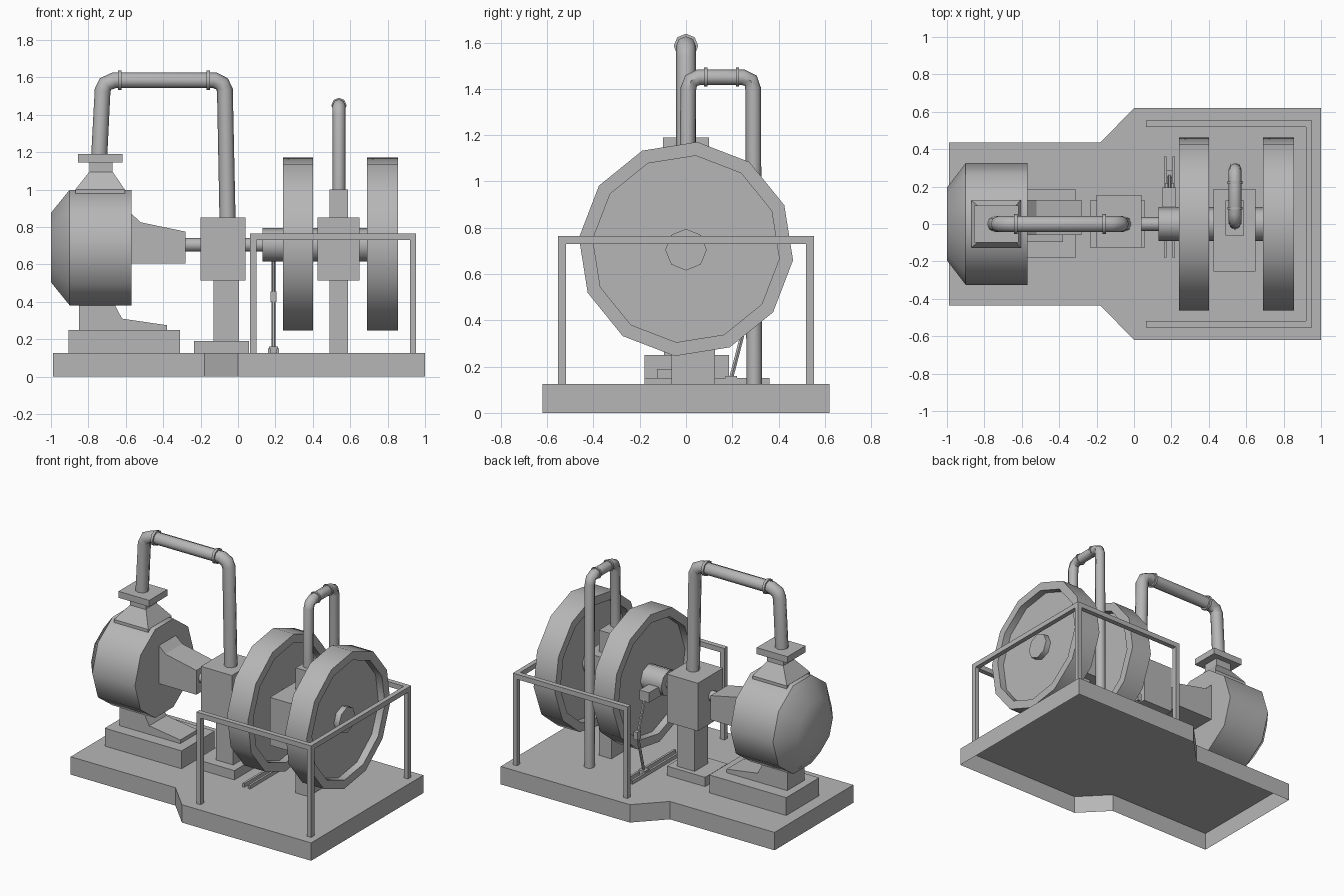
import bpy, bmesh, math
from mathutils import Vector

cube = bpy.data.objects.get("Cube")
if cube:
    bpy.data.objects.remove(cube, do_unlink=True)

grey = bpy.data.materials.new("plain grey")
grey.use_nodes = True
COLOUR = (0.47, 0.47, 0.47, 1)
grey.diffuse_color = COLOUR
grey.node_tree.nodes["Principled BSDF"].inputs["Base Color"].default_value = COLOUR


def finish(bm, name, smooth=False):
    bmesh.ops.recalc_face_normals(bm, faces=bm.faces)
    mesh = bpy.data.meshes.new(name)
    bm.to_mesh(mesh)
    bm.free()
    obj = bpy.data.objects.new(name, mesh)
    bpy.context.collection.objects.link(obj)
    mesh.materials.append(grey)
    if smooth:
        shade(obj)
    return obj


def shade(obj):
    bpy.ops.object.select_all(action='DESELECT')
    obj.select_set(True)
    bpy.context.view_layer.objects.active = obj
    bpy.ops.object.shade_smooth_by_angle(angle=math.radians(47))


def loft(name, rings, smooth=False):
    """Skin a row of equal point rings and cap both ends."""
    bm = bmesh.new()
    rows = [[bm.verts.new(p) for p in ring] for ring in rings]
    n = len(rows[0])
    for a, b in zip(rows, rows[1:]):
        for i in range(n):
            j = (i + 1) % n
            bm.faces.new((a[i], a[j], b[j], b[i]))
    bm.faces.new(rows[0])
    bm.faces.new(rows[-1])
    return finish(bm, name, smooth)


def rect(x0, x1, y0, y1, z):
    return [(x0, y0, z), (x1, y0, z), (x1, y1, z), (x0, y1, z)]


def box(name, x0, x1, y0, y1, z0, z1):
    return loft(name, [rect(x0, x1, y0, y1, z0), rect(x0, x1, y0, y1, z1)])


def side_prism(name, profile, y0, y1):
    return loft(name, [[(x, y, z) for x, z in profile] for y in (y0, y1)])


def lathe_x(name, profile, sides, z, phase=0.0):
    """Turn (x, radius) points around a lengthwise axis at height z."""
    angles = [math.radians(phase) + math.tau * i / sides for i in range(sides)]
    return loft(name, [[(x, r * math.cos(a), z + r * math.sin(a)) for a in angles]
                       for x, r in profile], True)


def pipe(name, points, radius, resolution=2):
    curve = bpy.data.curves.new(name, 'CURVE')
    curve.dimensions = '3D'
    curve.bevel_depth = radius
    curve.bevel_resolution = resolution
    curve.use_fill_caps = True
    spline = curve.splines.new('POLY')
    spline.points.add(len(points) - 1)
    for point, co in zip(spline.points, points):
        point.co = (*co, 1)
    obj = bpy.data.objects.new(name, curve)
    bpy.context.collection.objects.link(obj)
    curve.materials.append(grey)
    bpy.ops.object.select_all(action='DESELECT')
    obj.select_set(True)
    bpy.context.view_layer.objects.active = obj
    bpy.ops.object.convert(target='MESH')
    shade(bpy.context.object)


# Base: stepped outline, open underneath
outline = [(-0.99, -0.435), (-0.18, -0.435), (0, -0.62), (1, -0.62),
           (1, 0.62), (0, 0.62), (-0.18, 0.435), (-0.99, 0.435)]
bm = bmesh.new()
low = [bm.verts.new((x, y, 0)) for x, y in outline]
top = [bm.verts.new((x, y, 0.125)) for x, y in outline]
bm.faces.new(top)
for i in range(len(outline)):
    j = (i + 1) % len(outline)
    bm.faces.new((low[i], low[j], top[j], top[i]))
finish(bm, "base")

# Pump: housing, inlet, snout and foot
AXIS = 0.705
lathe_x("pump_housing", [(-1, 0.195), (-0.9, 0.325), (-0.57, 0.325)], 10, 0.69)
loft("pump_inlet", [rect(-0.87, -0.605, -0.128, 0.128, 0.94),
                    rect(-0.87, -0.605, -0.128, 0.128, 1.0),
                    rect(-0.795, -0.67, -0.06, 0.06, 1.095),
                    rect(-0.795, -0.67, -0.06, 0.06, 1.15)])
box("inlet_flange", -0.855, -0.617, -0.1, 0.1, 1.145, 1.19)
side_prism("pump_snout", [(-0.58, 0.605), (-0.28, 0.605), (-0.28, 0.775),
                          (-0.52, 0.825), (-0.58, 0.88)], -0.06, 0.128)
side_prism("pump_foot", [(-0.85, 0.25), (-0.38, 0.25), (-0.38, 0.275), (-0.62, 0.31),
                         (-0.67, 0.405), (-0.85, 0.405)], -0.095, 0.095)
box("pump_pedestal", -0.905, -0.31, -0.18, 0.185, 0.125, 0.25)

# Gearbox on its column
box("gearbox", -0.2, 0.04, -0.125, 0.155, 0.515, 0.85)
box("gearbox_column", -0.13, 0.005, -0.06, 0.09, 0.19, 0.515)
box("gearbox_footplate", -0.235, 0.06, -0.125, 0.125, 0.125, 0.19)

# Shafts and flywheels
lathe_x("drive_shaft", [(-0.29, 0.037), (0.14, 0.037)], 8, AXIS)
lathe_x("wheel_shaft", [(0.13, 0.09), (0.845, 0.09)], 8, AXIS)
for side, x0, x1 in (("inner", 0.24, 0.40), ("outer", 0.69, 0.855)):
    lathe_x(side + "_flywheel",
            [(x0 + 0.05, 0.405), (x0, 0.405), (x0, 0.465),
             (x1, 0.465), (x1, 0.405), (x1 - 0.05, 0.405)], 12, 0.708, -6)

# Bearing block between the flywheels
box("bearing_block", 0.425, 0.65, -0.255, 0.188, 0.515, 0.85)
box("bearing_column", 0.49, 0.587, -0.062, 0.125, 0.125, 1.0)

# Overhead pipes with collars
pipe("pump_pipe", [(-0.742, 0, 1.18), (-0.724, 0, 1.53), (-0.708, 0, 1.565), (-0.66, 0, 1.585),
                   (-0.125, 0, 1.585), (-0.085, 0, 1.565), (-0.07, 0, 1.53),
                   (-0.056, 0, 0.84)], 0.043)
for i, x in enumerate((-0.633, -0.16)):
    pipe(f"pump_pipe_collar_{i}", [(x - 0.009, 0, 1.585), (x + 0.009, 0, 1.585)], 0.053)
pipe("bearing_pipe", [(0.54, 0.005, 0.99), (0.54, 0.01, 1.4), (0.54, 0.022, 1.435),
                      (0.54, 0.055, 1.45), (0.54, 0.245, 1.45), (0.54, 0.28, 1.435),
                      (0.54, 0.29, 1.4), (0.54, 0.295, 0.125)], 0.034)
for i, y in enumerate((0.085, 0.222)):
    pipe(f"bearing_pipe_collar_{i}", [(0.54, y - 0.007, 1.45), (0.54, y + 0.007, 1.45)], 0.041)

# Control linkage: floor rails, crank arm and jointed rod
for i, x in enumerate((0.16, 0.205)):
    box(f"floor_rail_{i}", x, x + 0.015, -0.18, 0.36, 0.125, 0.15)
box("rail_slider", 0.165, 0.215, 0.17, 0.22, 0.13, 0.16)
box("crank_arm", 0.15, 0.225, 0.03, 0.195, 0.635, 0.705)
pipe("lower_rod", [(0.19, 0.195, 0.15), (0.19, 0.265, 0.42)], 0.01, 1)
pipe("upper_rod", [(0.19, 0.265, 0.42), (0.19, 0.185, 0.65)], 0.01, 1)
box("rod_joint", 0.175, 0.205, 0.245, 0.285, 0.4, 0.455)

# Guard rail around three sides
for side, s in (("front", -1), ("back", 1)):
    y0, y1 = sorted((s * 0.518, s * 0.553))
    box(side + "_guard_rail", 0.065, 0.953, y0, y1, 0.73, 0.765)
    for i, x in enumerate((0.065, 0.92)):
        box(f"{side}_guard_post_{i}", x, x + 0.033, y0, y1, 0.125, 0.73)
box("end_guard_rail", 0.92, 0.953, -0.518, 0.518, 0.73, 0.765)
